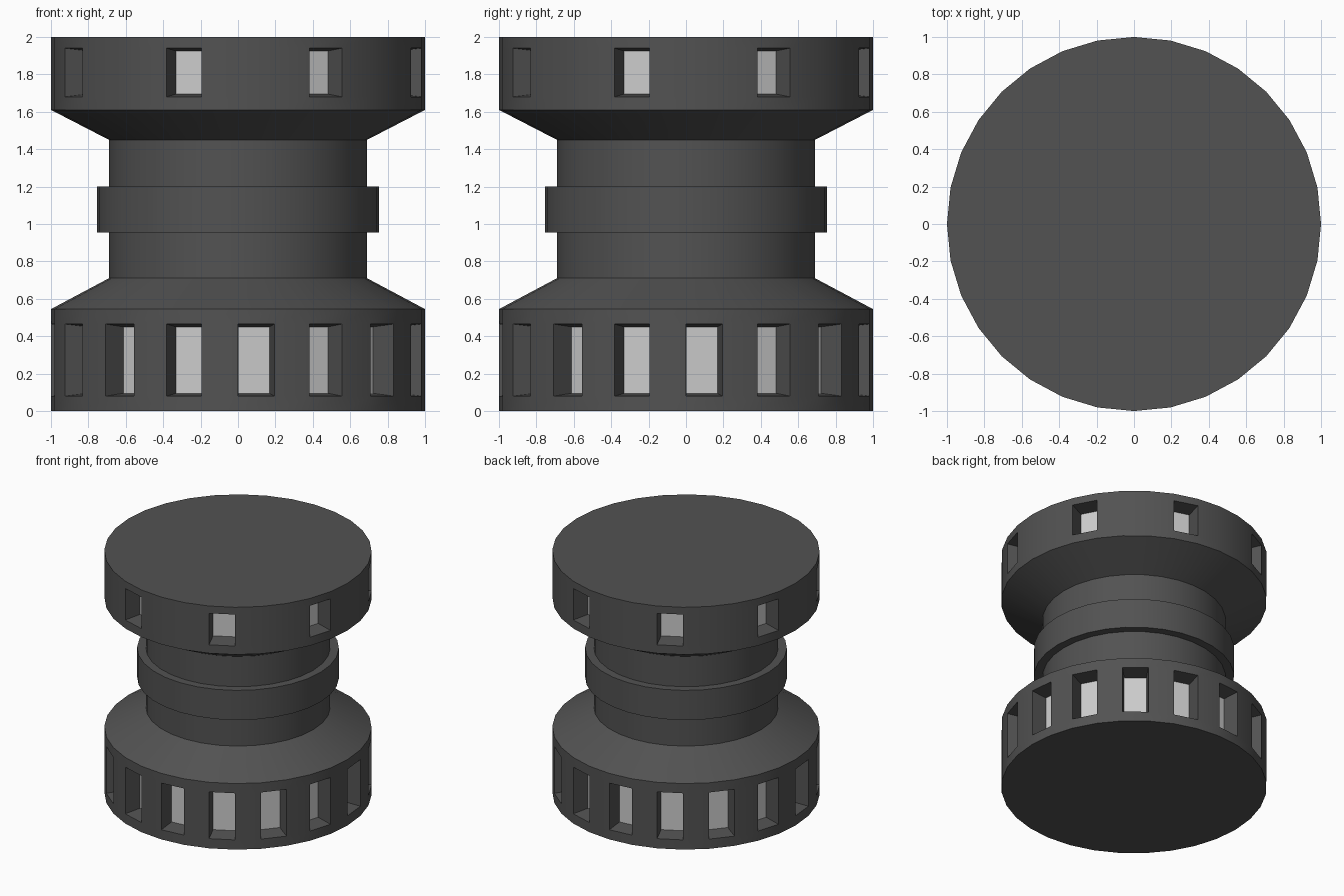
import bpy, bmesh
from math import cos, sin, pi

if "Cube" in bpy.data.objects:
    bpy.data.objects.remove(bpy.data.objects["Cube"])

SIDES = 32


def material(name, value):
    m = bpy.data.materials.new(name)
    m.diffuse_color = (value, value, value, 1)
    m.use_nodes = True
    m.node_tree.nodes["Principled BSDF"].inputs["Base Color"].default_value = m.diffuse_color
    return m


dark = material("dark_metal", 0.085)
light = material("lit_window", 0.6)


def lathe(bm, profile, closed=False):
    """Revolve (radius, z) points; returns the faces of each band in order."""
    rings = [[bm.verts.new((r * cos(2 * pi * i / SIDES), r * sin(2 * pi * i / SIDES), z))
              for i in range(SIDES)] for r, z in profile]
    pairs = list(zip(rings, rings[1:]))
    if closed:
        pairs.append((rings[-1], rings[0]))
    else:
        bm.faces.new(rings[0][::-1])
        bm.faces.new(rings[-1])
    return [[bm.faces.new((a[i], a[(i + 1) % SIDES], b[(i + 1) % SIDES], b[i]))
             for i in range(SIDES)] for a, b in pairs]


def finish(bm, name, mats):
    bm.normal_update()
    me = bpy.data.meshes.new(name)
    bm.to_mesh(me)
    bm.free()
    for m in mats:
        me.materials.append(m)
    ob = bpy.data.objects.new(name, me)
    bpy.context.collection.objects.link(ob)
    bpy.ops.object.select_all(action='DESELECT')
    ob.select_set(True)
    bpy.context.view_layer.objects.active = ob
    bpy.ops.object.shade_smooth_by_angle(angle=0.4)
    return ob


# Spool-shaped body, with edge loops at the window heights
bm = bmesh.new()
bands = lathe(bm, [(1, 0), (1, 0.08), (1, 0.465), (1, 0.545), (0.69, 0.71),
                   (0.69, 1.45), (1, 1.61), (1, 1.68), (1, 1.94), (1, 2)])
bm.normal_update()

# Recessed windows: every second side below, every fourth side above
lower = [bands[1][i] for i in range(0, SIDES, 2)]
upper = [bands[7][i] for i in range(2, SIDES, 4)]
for f in lower + upper:
    f.material_index = 1
rims = bmesh.ops.inset_individual(bm, faces=lower + upper, thickness=0.015, depth=-0.13,
                                  use_even_offset=True)["faces"]
for f in rims:
    f.material_index = 0
for f in lower + upper:
    f.material_index = 1
finish(bm, "spool_body", [dark, light])

# Collar around the waist
bm = bmesh.new()
lathe(bm, [(0.755, 0.955), (0.755, 1.2), (0.68, 1.2), (0.68, 0.955)], closed=True)
finish(bm, "waist_collar", [dark])
